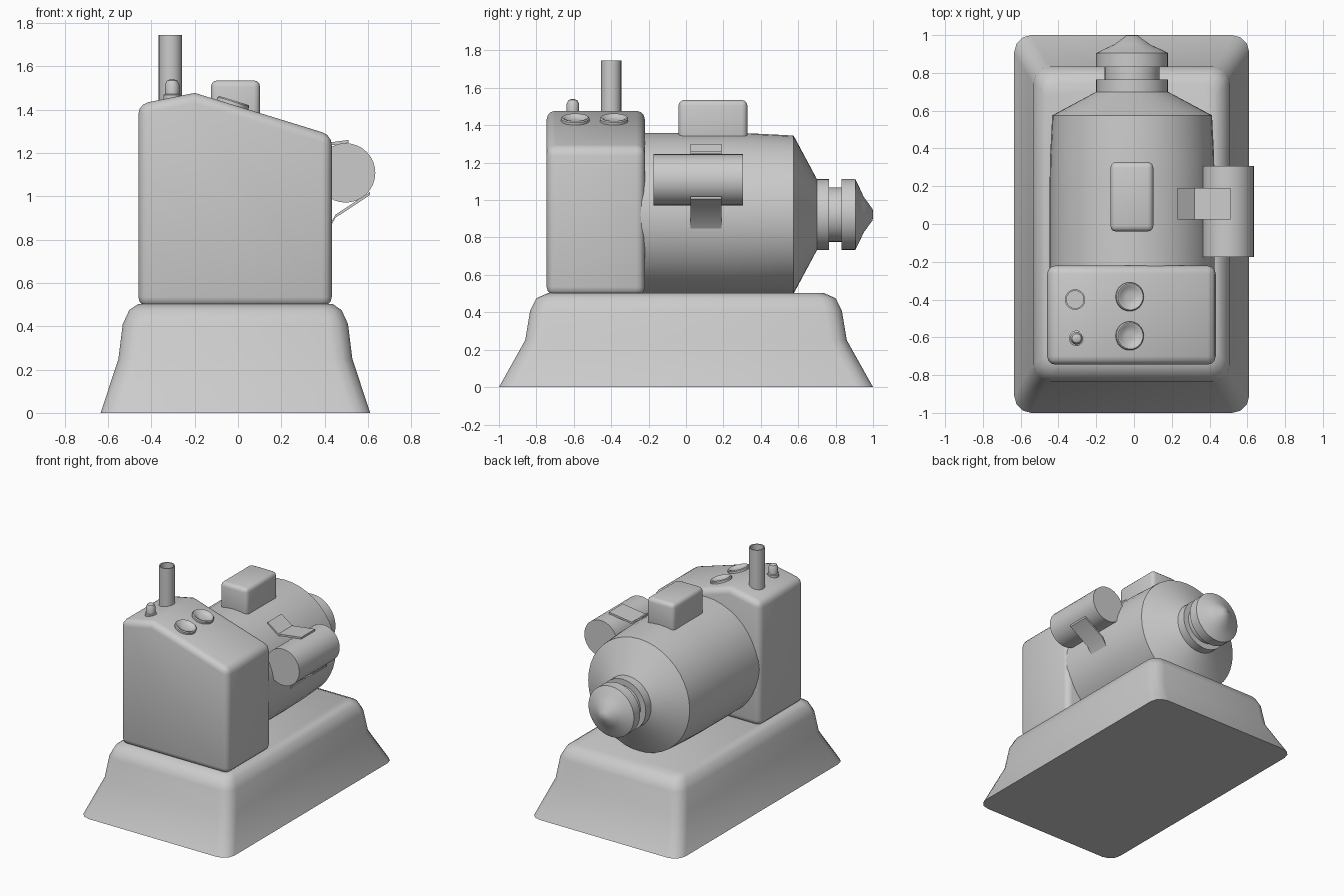
import bpy, bmesh, math
from mathutils import Matrix, Vector

if "Cube" in bpy.data.objects:
    bpy.data.objects.remove(bpy.data.objects["Cube"])


def finish(name, bm, angle=40, bevel=0.0, segs=3):
    bmesh.ops.recalc_face_normals(bm, faces=bm.faces)
    if bevel:
        edges = [e for e in bm.edges if e.calc_face_angle(0) > math.radians(35)]
        bmesh.ops.bevel(bm, geom=edges, offset=bevel, segments=segs,
                        profile=0.5, affect='EDGES')
    me = bpy.data.meshes.new(name)
    bm.to_mesh(me)
    bm.free()
    for p in me.polygons:
        p.use_smooth = True
    me.set_sharp_from_angle(angle=math.radians(angle))
    ob = bpy.data.objects.new(name, me)
    bpy.context.collection.objects.link(ob)
    return ob


def loft(name, loops, angle=40):
    """Skin a stack of equal-length closed loops and cap both ends."""
    bm = bmesh.new()
    rings = [[bm.verts.new(p) for p in loop] for loop in loops]
    n = len(rings[0])
    for a, b in zip(rings, rings[1:]):
        for i in range(n):
            bm.faces.new((a[i], a[(i + 1) % n], b[(i + 1) % n], b[i]))
    bm.faces.new(rings[0])
    bm.faces.new(rings[-1])
    return finish(name, bm, angle)


def lathe(name, profile, matrix, n=32, angle=40):
    """Revolve (radius, height) points about the local z axis."""
    loops = [[matrix @ Vector((r * math.cos(2 * math.pi * i / n),
                               r * math.sin(2 * math.pi * i / n), h))
              for i in range(n)] for r, h in profile]
    return loft(name, loops, angle)


def prism(name, pts, y0, y1, bevel=0.0):
    """Extrude an x-z outline along y."""
    bm = bmesh.new()
    a = [bm.verts.new((x, y0, z)) for x, z in pts]
    b = [bm.verts.new((x, y1, z)) for x, z in pts]
    bm.faces.new(a)
    bm.faces.new(b)
    for i in range(len(pts)):
        j = (i + 1) % len(pts)
        bm.faces.new((a[i], a[j], b[j], b[i]))
    return finish(name, bm, 40, bevel)


def strap(name, path, y0, y1, t=0.014):
    """Thin bent plate following an x-z path."""
    prism(name, path + [(x, z - t) for x, z in reversed(path)], y0, y1)


def rounded_rect(cx, hx, hy, r, z, segs=3):
    pts = []
    for k, (sx, sy) in enumerate([(1, 1), (-1, 1), (-1, -1), (1, -1)]):
        for i in range(segs + 1):
            a = math.pi / 2 * (k + i / segs)
            pts.append((cx + sx * (hx - r) + r * math.cos(a),
                        sy * (hy - r) + r * math.sin(a), z))
    return pts


# Flared plinth
base_levels = [(0.622, 1.0, 0.09, 0), (0.54, 0.86, 0.09, 0.25),
               (0.52, 0.833, 0.09, 0.41), (0.49, 0.80, 0.08, 0.475),
               (0.45, 0.74, 0.06, 0.502)]
loft("base", [rounded_rect(-0.012, *lv) for lv in base_levels], 50)

# Control housing with sloped top
prism("control_housing", [(-0.46, 0.49), (0.433, 0.49), (0.433, 1.282),
                          (-0.2, 1.477), (-0.46, 1.425)], -0.745, -0.22, 0.045)

# Barrel, neck and end knob along y
along_y = Matrix.Translation((-0.01, 0, 0.922)) @ Matrix.Rotation(-math.pi / 2, 4, 'X')
lathe("barrel", [(0.437, -0.30), (0.437, 0.2), (0.434, 0.36), (0.423, 0.575),
                 (0.19, 0.70), (0.19, 0.765)], along_y, 40, 25)
lathe("neck", [(0.146, 0.75), (0.146, 0.85)], along_y)
lathe("end_knob", [(0.19, 0.832), (0.19, 0.905), (0.15, 0.925), (0.095, 0.95),
                   (0.03, 0.998), (0.006, 1.0)], along_y, 32, 45)

# Box on top of the barrel
prism("top_box", [(-0.125, 1.3), (0.102, 1.3), (0.102, 1.535), (-0.125, 1.535)],
      -0.04, 0.328, 0.03)

# Side canister and its two mounting straps
side = Matrix.Translation((0.497, 0, 1.108)) @ Matrix.Rotation(-math.pi / 2, 4, 'X')
lathe("side_canister", [(0.137, -0.175), (0.137, 0.306)], side)
strap("upper_strap", [(0.23, 1.30), (0.32, 1.235), (0.51, 1.26)], 0.025, 0.19)
strap("lower_strap", [(0.61, 1.02), (0.45, 0.915), (0.40, 0.825)], 0.025, 0.19)

# Exhaust pipe with open mouth
lathe("pipe", [(0.054, 1.38), (0.054, 1.745), (0.046, 1.745), (0.046, 1.68)],
      Matrix.Translation((-0.312, -0.40, 0)), 24)

# Small button
lathe("button", [(0.041, 1.40), (0.041, 1.468), (0.033, 1.472), (0.033, 1.515),
                 (0.024, 1.534), (0.006, 1.541)],
      Matrix.Translation((-0.304, -0.605, 0)), 20)

# Dished gauges on the slope
tilt = Matrix.Rotation(math.atan2(0.195, 0.633), 4, 'Y')
for i, y in enumerate((-0.385, -0.592)):
    lathe("gauge_%d" % (i + 1),
          [(0.076, -0.02), (0.076, 0.014), (0.07, 0.02), (0.06, 0.018),
           (0.05, 0.008), (0.02, 0.004)],
          Matrix.Translation((-0.025, y, 1.423)) @ tilt, 28)
